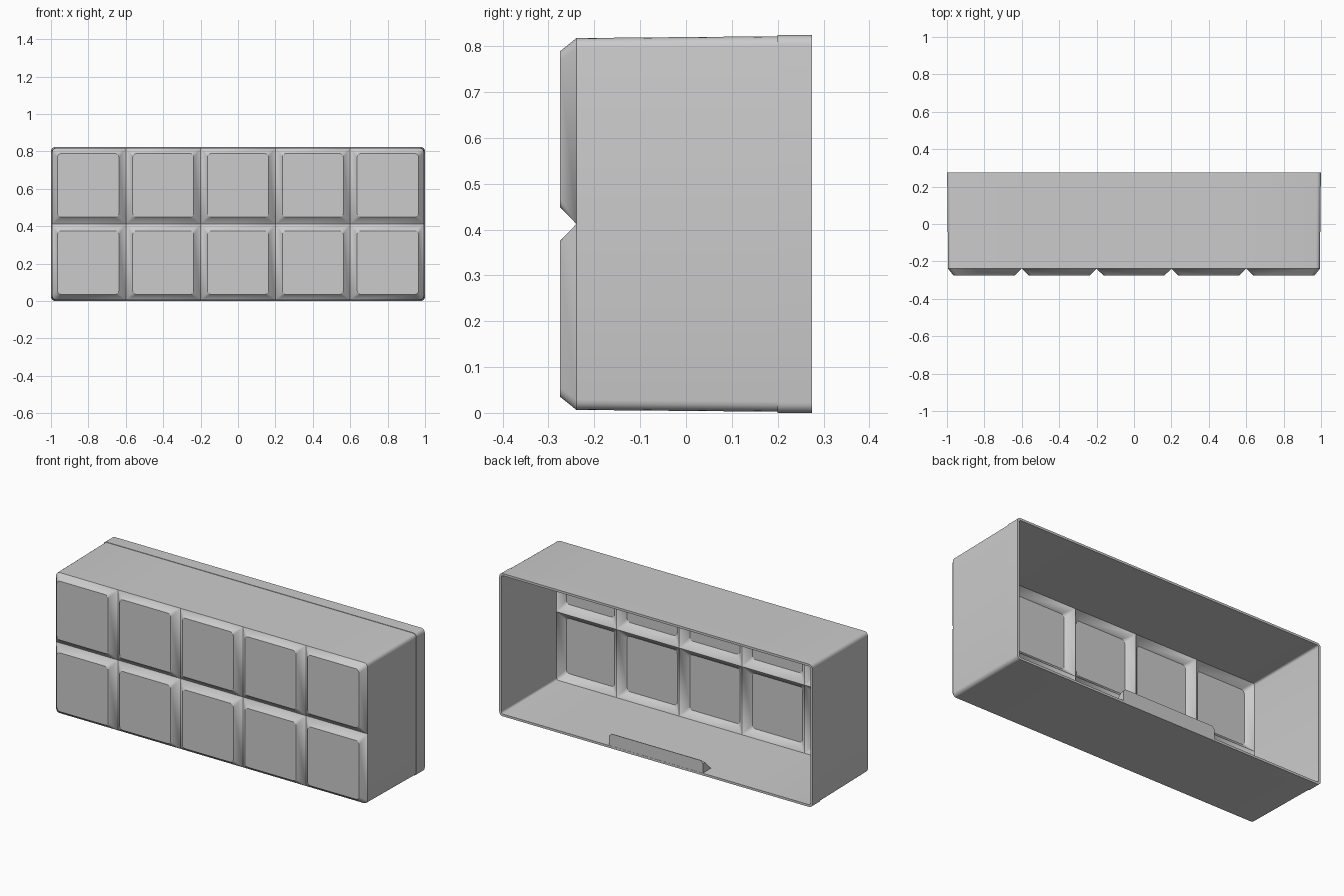
import bpy, bmesh, math

if "Cube" in bpy.data.objects:
    bpy.data.objects.remove(bpy.data.objects["Cube"])

CZ = 0.412          # middle height
SEG = 4             # segments per rounded corner

mat = bpy.data.materials.new("plain grey")
mat.diffuse_color = (0.6, 0.6, 0.6, 1)
mat.use_nodes = True
mat.node_tree.nodes["Principled BSDF"].inputs["Base Color"].default_value = mat.diffuse_color


def rounded_rect(x0, x1, z0, z1, radii):
    """Counter-clockwise outline seen from the front, one radius per corner."""
    pts = []
    corners = [(x0, z0, 1, 1), (x1, z0, -1, 1), (x1, z1, -1, -1), (x0, z1, 1, -1)]
    for i, ((x, z, sx, sz), r) in enumerate(zip(corners, radii)):
        for k in range(SEG + 1):
            a = math.pi * (1 + i / 2) + math.pi / 2 * k / SEG
            pts.append((x + sx * r + r * math.cos(a), z + sz * r + r * math.sin(a)))
    return pts


def tiled_shell(bm, hx, hz, radius, y_front, y_groove, half_groove, rim_inset, rings, flip):
    """Tiled front (5 x 2) plus walls swept back through rings of (y, hx, hz).
    Returns the open boundary edges."""
    cache = {}

    def vert(x, y, z):
        key = (round(x, 5), round(y, 5), round(z, 5))
        if key not in cache:
            cache[key] = bm.verts.new(key)
        return cache[key]

    def face(vs):
        vs = list(dict.fromkeys(vs))
        if len(vs) > 2:
            bm.faces.new(vs[::-1] if flip else vs)

    xs = [-hx, -0.6, -0.2, 0.2, 0.6, hx]
    zs = [CZ - hz, CZ, CZ + hz]
    for i in range(5):
        for j in range(2):
            left, right, low, high = i == 0, i == 4, j == 0, j == 1
            pad = lambda outer: rim_inset if outer else half_groove
            base_r = [radius if c else 0 for c in
                      (left and low, right and low, right and high, left and high)]
            base = rounded_rect(xs[i], xs[i + 1], zs[j], zs[j + 1], base_r)
            top = rounded_rect(xs[i] + pad(left), xs[i + 1] - pad(right),
                               zs[j] + pad(low), zs[j + 1] - pad(high), [0.02] * 4)
            b = [vert(x, y_groove, z) for x, z in base]
            t = [vert(x, y_front, z) for x, z in top]
            face(t)
            for k in range(len(b)):
                n = (k + 1) % len(b)
                face([b[k], b[n], t[n], t[k]])

    # side walls
    edges = list({e for v in cache.values() for e in v.link_edges if e.is_boundary})
    px, pz = hx, hz
    for y, rx, rz in rings:
        geom = bmesh.ops.extrude_edge_only(bm, edges=edges)["geom"]
        for v in (g for g in geom if isinstance(g, bmesh.types.BMVert)):
            v.co = (v.co.x * rx / px, y, CZ + (v.co.z - CZ) * rz / pz)
        px, pz = rx, rz
        vs = {g for g in geom if isinstance(g, bmesh.types.BMVert)}
        edges = [g for g in geom if isinstance(g, bmesh.types.BMEdge)
                 and g.verts[0] in vs and g.verts[1] in vs]
    return edges


def finish(bm, name, angle=30):
    bmesh.ops.recalc_face_normals(bm, faces=bm.faces)
    me = bpy.data.meshes.new(name)
    bm.to_mesh(me)
    bm.free()
    me.materials.append(mat)
    ob = bpy.data.objects.new(name, me)
    bpy.context.collection.objects.link(ob)
    bpy.ops.object.select_all(action='DESELECT')
    ob.select_set(True)
    bpy.context.view_layer.objects.active = ob
    bpy.ops.object.shade_smooth_by_angle(angle=math.radians(angle))


# Hollow tiled cover: outer skin with a slightly raised rear lip, and inner skin
bm = bmesh.new()
outer = tiled_shell(bm, 0.994, 0.4055, 0.022, -0.275, -0.239, 0.037, 0.029,
                    [(0.2, 0.998, 0.4095), (0.2, 1.0, 0.412), (0.275, 1.0, 0.412)], False)
inner = tiled_shell(bm, 0.982, 0.3935, 0.012, -0.263, -0.223, 0.04, 0.034,
                    [(0.275, 0.987, 0.399)], True)
bmesh.ops.bridge_loops(bm, edges=outer + inner)
finish(bm, "tiled_cover")

# Wedge-shaped catch on the floor at the open back
bm = bmesh.new()
z0, z1, w, c = 0.008, 0.083, 0.3, 0.015
outline = [(-w, z0), (w, z0), (w, z1 - c), (w - c, z1), (c - w, z1), (-w, z1 - c)]
back = [bm.verts.new((x, 0.274, z)) for x, z in outline]
front = [bm.verts.new((x, 0.27 - (z1 - z), z)) for x, z in outline]
bm.faces.new(back)
bm.faces.new(front[::-1])
for k in range(6):
    n = (k + 1) % 6
    bm.faces.new([back[k], front[k], front[n], back[n]])
finish(bm, "rear_catch")
